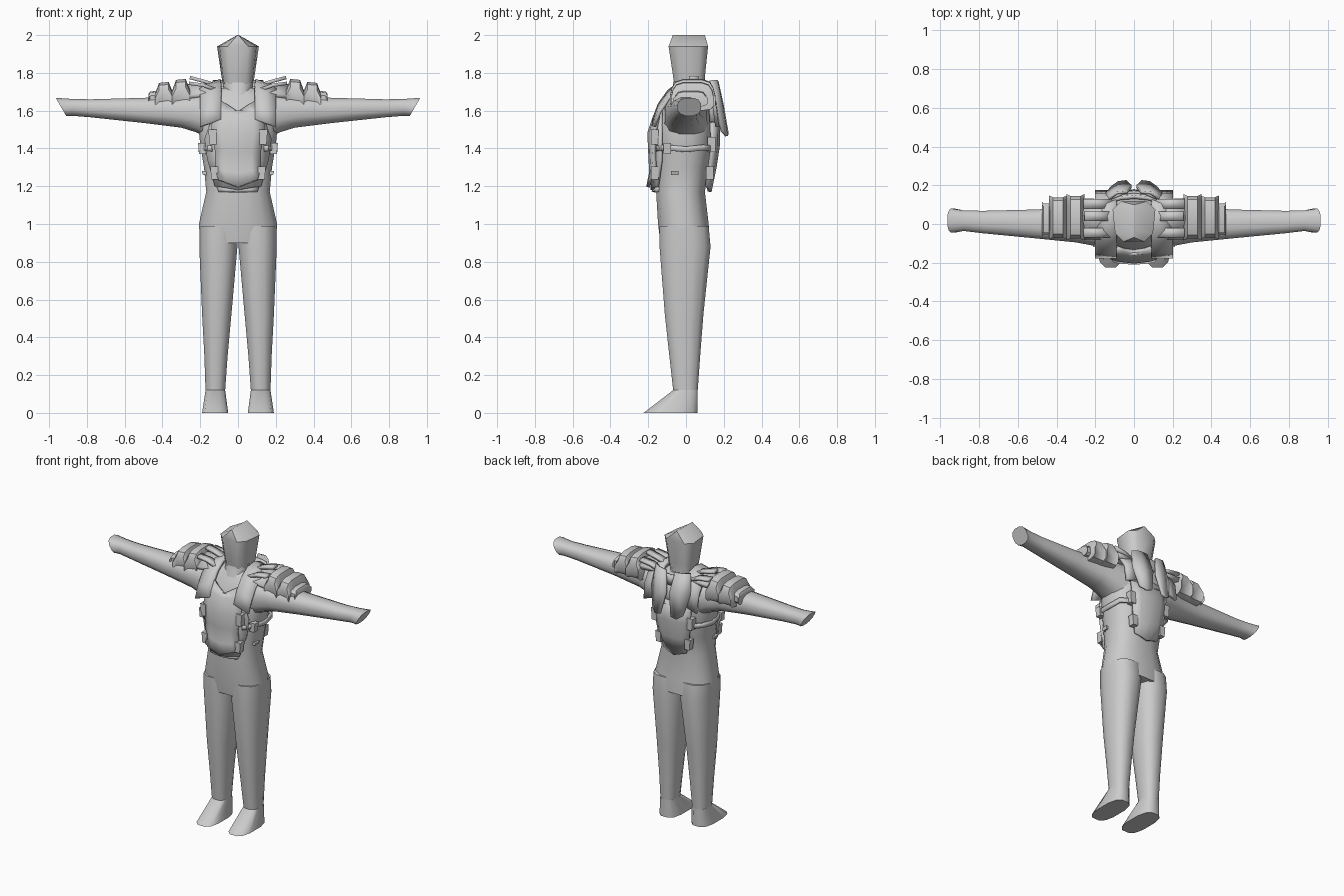
import bpy, bmesh, math

grey = bpy.data.materials.new("plain grey")
grey.diffuse_color = (0.6, 0.6, 0.6, 1)


def finish(name, verts, faces, angle=50, thick=0, mirror=False):
    me = bpy.data.meshes.new(name)
    me.from_pydata(verts, [], faces)
    bm = bmesh.new()
    bm.from_mesh(me)
    bmesh.ops.recalc_face_normals(bm, faces=bm.faces)
    bm.to_mesh(me)
    bm.free()
    me.materials.append(grey)
    ob = bpy.data.objects.new(name, me)
    bpy.context.collection.objects.link(ob)
    if thick:
        mod = ob.modifiers.new("thickness", 'SOLIDIFY')
        mod.thickness = thick
        mod.offset = 0
    if mirror:
        mod = ob.modifiers.new("mirror", 'MIRROR')
        mod.use_mirror_merge = False
    bpy.ops.object.select_all(action='DESELECT')
    ob.select_set(True)
    bpy.context.view_layer.objects.active = ob
    bpy.ops.object.shade_smooth_by_angle(angle=math.radians(angle))
    return ob


def loft(name, secs, axis='z', n=12, power=0.8, taper=0.0, slant=None, **kw):
    """Rounded rings; each section is (position, low a, high a, low b, high b)."""
    verts, faces = [], []
    for i, (p, a0, a1, b0, b1) in enumerate(secs):
        for k in range(n):
            t = 2 * math.pi * (k + 0.5) / n
            m = math.cos(math.pi / n)
            c, s = math.cos(t), math.sin(t)
            c = math.copysign((abs(c) / m if n % 4 == 0 else abs(c)) ** power, c)
            s = math.copysign((abs(s) / m if n % 4 == 0 else abs(s)) ** power, s)
            a = (a0 + a1) / 2 + c * (a1 - a0) / 2
            b = (b0 + b1) / 2 + s * (b1 - b0) / 2
            if axis == 'z':
                verts.append((a * (1 + taper * b), b, p))
            else:
                shift = slant * (s - 1) / 2 if slant and i == len(secs) - 1 else 0
                verts.append((p + shift, a, b))
    for i in range(len(secs) - 1):
        for k in range(n):
            j = (k + 1) % n
            faces.append((i * n + k, i * n + j, (i + 1) * n + j, (i + 1) * n + k))
    faces.append(tuple(range(n)))
    faces.append(tuple(range((len(secs) - 1) * n, len(secs) * n)))
    return finish(name, verts, faces, **kw)


def sheet(name, rows, **kw):
    """Skin a grid of points with a thin plate."""
    w = len(rows[0])
    faces = [(i * w + k, i * w + k + 1, (i + 1) * w + k + 1, (i + 1) * w + k)
             for i in range(len(rows) - 1) for k in range(w - 1)]
    return finish(name, [p for r in rows for p in r], faces, **kw)


def plate(name, rows, thick):
    """Wrapped plate; each row is (z centre, z edge, half width, y centre, y edge)."""
    us = (-1, -0.6, 0, 0.6, 1)
    return sheet(name, [[(u * w, yc + (ye - yc) * u * u, zc + (ze - zc) * abs(u))
                         for u in us] for zc, ze, w, yc, ye in rows], thick=thick)


# Body
loft("torso", [(0.90, -0.2, 0.2, -0.135, 0.125), (1.0, -0.207, 0.207, -0.148, 0.12),
               (1.17, -0.168, 0.168, -0.158, 0.10), (1.3, -0.18, 0.18, -0.158, 0.12),
               (1.42, -0.2, 0.2, -0.158, 0.14), (1.52, -0.21, 0.21, -0.155, 0.145),
               (1.62, -0.2, 0.2, -0.12, 0.14), (1.68, -0.17, 0.17, -0.085, 0.13),
               (1.72, -0.1, 0.1, -0.06, 0.11)], n=16)
loft("leg", [(0.99, 0.0, 0.205, -0.14, 0.12), (0.88, 0.003, 0.205, -0.14, 0.13),
             (0.52, 0.035, 0.19, -0.112, 0.092), (0.3, 0.055, 0.178, -0.088, 0.075),
             (0.12, 0.068, 0.172, -0.068, 0.062)], mirror=True)
loft("foot", [(0.12, 0.068, 0.172, -0.068, 0.062), (0.0, 0.052, 0.19, -0.225, 0.062)],
     power=0.7, mirror=True)
loft("arm", [(0.12, -0.115, 0.12, 1.43, 1.70), (0.22, -0.11, 0.11, 1.485, 1.685),
             (0.3, -0.095, 0.09, 1.51, 1.675), (0.5, -0.075, 0.075, 1.535, 1.668),
             (0.78, -0.048, 0.068, 1.565, 1.66), (0.88, -0.036, 0.07, 1.573, 1.662),
             (0.965, -0.045, 0.08, 1.573, 1.668)], axis='x', slant=0.055, mirror=True)

# Head with a ridge along the top
loft("head", [(1.74, -0.075, 0.075, -0.062, 0.1), (1.78, -0.082, 0.082, -0.068, 0.1),
              (1.94, -0.103, 0.103, -0.092, 0.117), (2.0, -0.004, 0.004, -0.07, 0.1)],
     n=8, power=0.6, taper=1.0)
loft("neck", [(1.6, -0.06, 0.06, -0.125, 0.1), (1.66, -0.075, 0.075, -0.09, 0.1),
              (1.76, -0.08, 0.08, -0.06, 0.1)])

# Front armour: under layer, main plate, raised lower edge
plate("front_under_plate", [(1.60, 1.60, 0.12, -0.155, -0.13), (1.45, 1.45, 0.175, -0.18, -0.13),
                            (1.32, 1.34, 0.16, -0.172, -0.13), (1.18, 1.2, 0.12, -0.18, -0.15)], 0.015)
plate("front_plate", [(1.59, 1.65, 0.09, -0.14, -0.12), (1.57, 1.6, 0.13, -0.165, -0.14),
                      (1.48, 1.49, 0.14, -0.195, -0.165), (1.38, 1.39, 0.12, -0.19, -0.17),
                      (1.27, 1.29, 0.118, -0.185, -0.165), (1.195, 1.235, 0.105, -0.2, -0.19)], 0.02)
plate("hem", [(1.195, 1.195, 0.11, -0.165, -0.14), (1.17, 1.17, 0.1, -0.175, -0.145)], 0.015)

# Back armour: lower plate and split upper flaps
plate("back_plate", [(1.56, 1.56, 0.14, 0.17, 0.135), (1.42, 1.42, 0.13, 0.17, 0.14),
                     (1.3, 1.3, 0.115, 0.152, 0.125), (1.17, 1.2, 0.085, 0.125, 0.11)], 0.02)
plate("back_yoke", [(1.7, 1.72, 0.12, 0.14, 0.12), (1.6, 1.62, 0.15, 0.165, 0.13),
                    (1.52, 1.54, 0.15, 0.17, 0.135)], 0.02)
sheet("back_flap", [[(0.035, 0.165, 1.755), (0.09, 0.16, 1.76), (0.13, 0.13, 1.76)],
                    [(0.012, 0.195, 1.62), (0.08, 0.19, 1.62), (0.145, 0.155, 1.63)],
                    [(0.04, 0.22, 1.475), (0.08, 0.215, 1.465), (0.115, 0.19, 1.49)]],
      thick=0.014, mirror=True)
sheet("back_collar", [[(x, 0.165 - 2.2 * x * x, z) for x in (-0.12, -0.06, 0, 0.06, 0.12)]
                      for z in (1.66, 1.73)], thick=0.015)

# Straps over the shoulders
arch = [(-0.17, 1.55), (-0.14, 1.63), (-0.09, 1.70), (-0.03, 1.745), (0.04, 1.755),
        (0.1, 1.735), (0.15, 1.66), (0.165, 1.55)]
sheet("shoulder_strap", [[(x, y, z - (x - 0.1) * 0.35) for x in (0.09, 0.15, 0.2)]
                         for y, z in arch], thick=0.02, mirror=True)
for i, y in enumerate((-0.045, 0.04, 0.105)):
    sheet("strap_bar_%d" % i, [[(0.115, y + d, 1.735), (0.185, y + d, 1.757), (0.255, y + d, 1.775)]
                               if i == 1 else
                               [(0.115, y + d, 1.71), (0.185, y + d, 1.735), (0.26, y + d, 1.745)]
                               for d in (-0.025, 0.025)], thick=0.018, mirror=True)
sheet("collar_wing", [[(0.1, -0.075, 1.69), (0.1, 0.03, 1.73), (0.1, 0.12, 1.7)],
                      [(0.27, -0.075, 1.67), (0.27, 0.03, 1.725), (0.27, 0.13, 1.7)]],
      thick=0.03, mirror=True)

# Layered shoulder guards resting on the arm
for i, (x0, x1, y0, y1, top) in enumerate(((0.255, 0.35, -0.085, 0.155, 1.768),
                                           (0.345, 0.44, -0.08, 0.148, 1.752),
                                           (0.43, 0.475, -0.065, 0.115, 1.705))):
    inset = 0.022 if i < 2 else 0.008
    low = 1.60 if i < 2 else 1.62
    loft("shoulder_guard_%d" % i, [(x0, y0, y1, low, top - 0.055 if i < 2 else top - 0.01),
                                   (x0 + inset, y0 + 0.01, y1 - 0.01, low, top),
                                   (x1 - inset, y0 + 0.01, y1 - 0.01, low, top - 0.005),
                                   (x1, y0, y1, low, top - 0.065 if i < 2 else top - 0.02)],
         axis='x', n=12, power=0.6, mirror=True, angle=35)

# Side strap around the ribs and small buckles
sheet("side_strap", [[(0.14, -0.155, z), (0.19, -0.1, z + 0.005), (0.203, 0, z - 0.005),
                      (0.19, 0.09, z + 0.005), (0.13, 0.14, z)] for z in (1.385, 1.415)],
      thick=0.014, mirror=True)
for i, (x, y, z, h) in enumerate(((0.19, -0.1, 1.40, 0.03), (0.135, -0.165, 1.46, 0.04),
                                  (0.125, -0.165, 1.27, 0.035), (0.135, 0.135, 1.42, 0.04),
                                  (0.11, 0.125, 1.27, 0.035), (0.17, -0.06, 1.27, 0.01))):
    loft("buckle_%d" % i, [(z - h, x - 0.02, x + 0.016, y - 0.02, y + 0.02),
                           (z + h, x - 0.02, x + 0.022, y - 0.02, y + 0.02)],
         n=4, power=1, mirror=True, angle=30)
